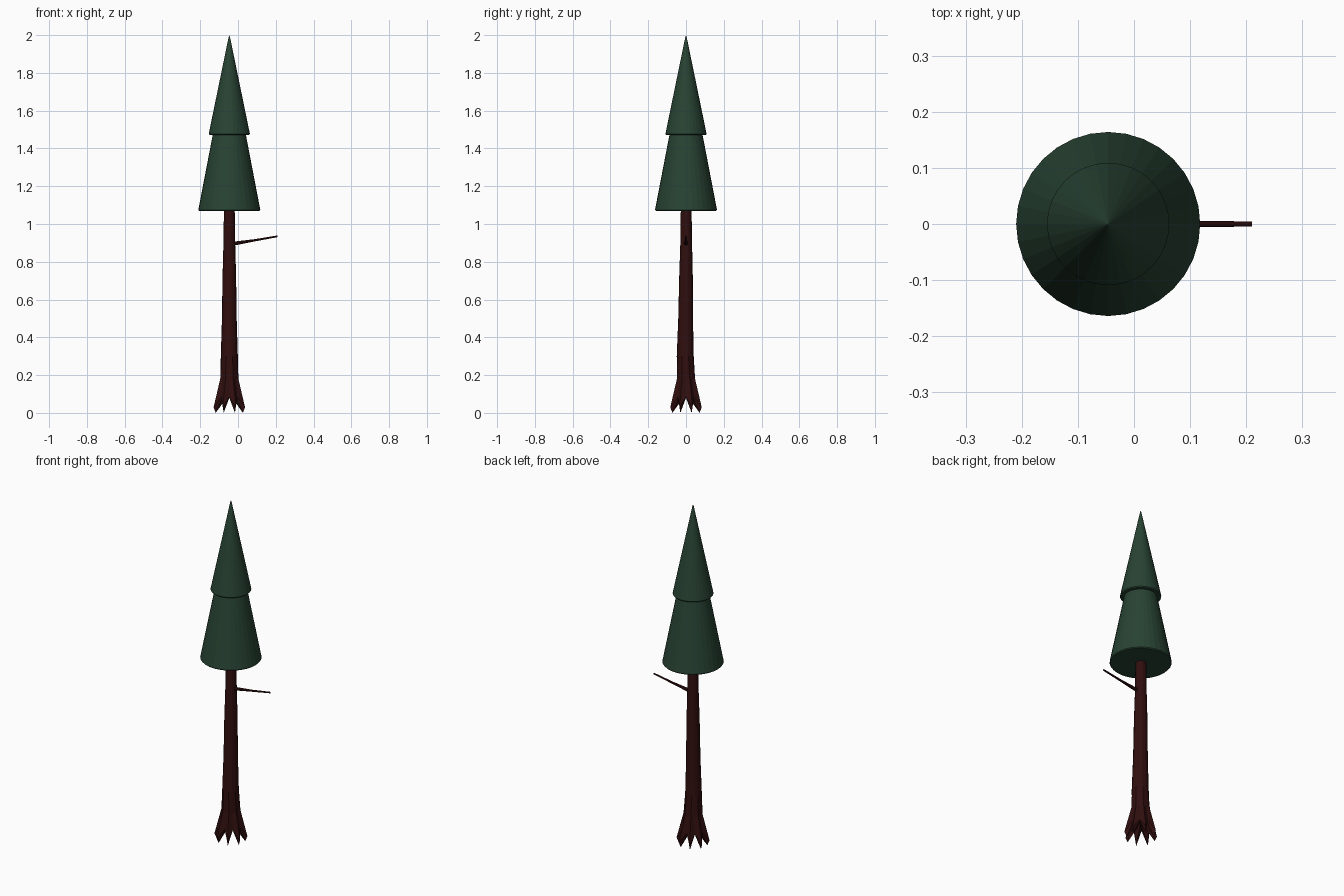
import bpy, bmesh, math
from mathutils import Vector

if "Cube" in bpy.data.objects:
    bpy.data.objects.remove(bpy.data.objects["Cube"])

CX = -0.046  # tree axis


def material(name, rgb):
    m = bpy.data.materials.new(name)
    m.diffuse_color = (*rgb, 1)
    m.use_nodes = True
    m.node_tree.nodes["Principled BSDF"].inputs["Base Color"].default_value = m.diffuse_color
    return m


GREEN = material("dark green", (0.021, 0.056, 0.033))
BROWN = material("dark brown", (0.030, 0.0045, 0.0045))


def loft(name, rings, mat, start=None, end=None):
    """Skin closed rings of points; ends become a flat cap or a fan to a point."""
    bm = bmesh.new()
    loops = [[bm.verts.new(p) for p in r] for r in rings]
    n = len(loops[0])
    for a, b in zip(loops, loops[1:]):
        for i in range(n):
            j = (i + 1) % n
            bm.faces.new((a[i], a[j], b[j], b[i]))
    for loop, tip in ((loops[0], start), (loops[-1], end)):
        if tip is None:
            bm.faces.new(loop)
        else:
            t = bm.verts.new(tip)
            for i in range(n):
                bm.faces.new((loop[i], loop[(i + 1) % n], t))
    bmesh.ops.recalc_face_normals(bm, faces=bm.faces)
    me = bpy.data.meshes.new(name)
    bm.to_mesh(me)
    bm.free()
    me.materials.append(mat)
    ob = bpy.data.objects.new(name, me)
    bpy.context.collection.objects.link(ob)
    return ob


def ring(z, r, n, x=CX, y=0.0, offset=0.0):
    return [(x + r * math.cos(2 * math.pi * i / n + offset),
             y + r * math.sin(2 * math.pi * i / n + offset), z) for i in range(n)]


# Foliage: two stacked cones with a small rim bevel
for name, z, r, top in (("lower_foliage", 1.07, 0.164, 1.92),
                        ("upper_foliage", 1.472, 0.109, 2.0)):
    loft(name, [ring(z, r - 0.004, 32), ring(z + 0.005, r, 32),
                ring(top - 0.012, 0.004, 32)], GREEN, end=(CX, 0, top))

# Trunk: tapered shaft flaring into eight splayed pointed roots
N = 16
OFF = math.pi / 8


def root_ring(tip_r, tip_z, notch_r, notch_z):
    tips = ring(tip_z, tip_r, N, offset=OFF)
    notches = ring(notch_z, notch_r, N, offset=OFF)
    return [tips[i] if i % 2 == 0 else notches[i] for i in range(N)]


rings = [root_ring(0.078, 0.0, 0.054, 0.08),
         root_ring(0.090, 0.03, 0.060, 0.085),
         root_ring(0.052, 0.18, 0.046, 0.18)]
for z, r, y in ((0.30, 0.045, -0.004), (0.50, 0.039, -0.002), (0.72, 0.036, 0.0),
                (0.90, 0.031, 0.001), (1.12, 0.028, 0.001)):
    rings.append(ring(z, r, N, y=y, offset=OFF))
loft("trunk", rings, BROWN, start=(CX, 0, 0.10))

# Branch: thin bent twig on the right
path = [((-0.045, 0, 0.890), 0.014), ((-0.012, 0, 0.898), 0.010),
        ((0.09, 0, 0.914), 0.006), ((0.21, 0, 0.935), 0.0045)]
rings = []
for c, r in path:
    rings.append([Vector(c) + Vector((0, r * math.cos(a), r * math.sin(a)))
                  for a in (2 * math.pi * i / 8 for i in range(8))])
loft("branch", rings, BROWN)
